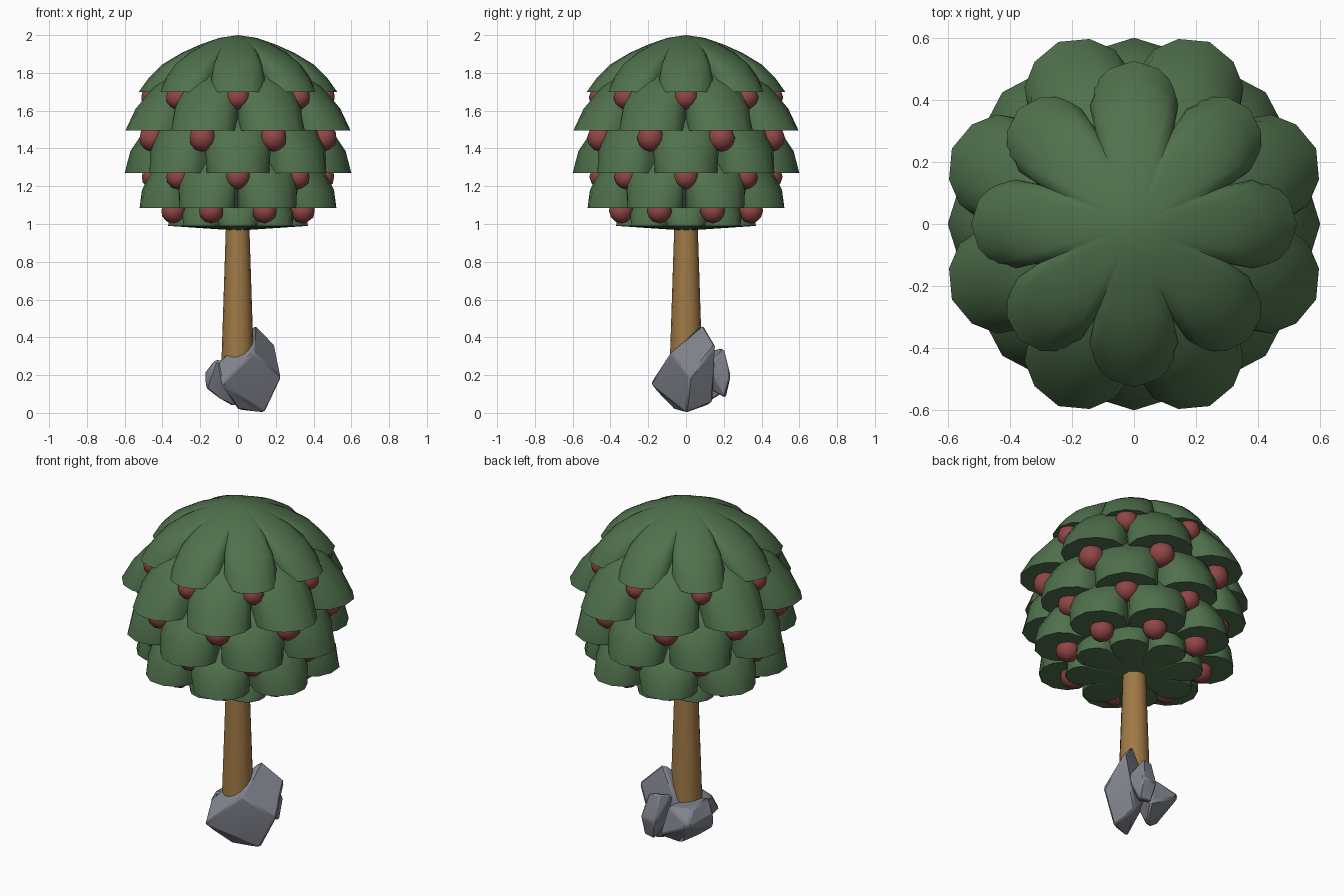
import bpy, bmesh
from math import sin, cos, pi, radians

if "Cube" in bpy.data.objects:
    bpy.data.objects.remove(bpy.data.objects["Cube"])


def material(name, rgb):
    m = bpy.data.materials.new(name)
    m.diffuse_color = (*rgb, 1)
    m.use_nodes = True
    m.node_tree.nodes["Principled BSDF"].inputs["Base Color"].default_value = m.diffuse_color
    return m


GREEN = material("leaf_green", (0.08, 0.165, 0.073))
RED = material("fruit_red", (0.28, 0.06, 0.06))
BROWN = material("bark_brown", (0.35, 0.19, 0.06))
GREY = material("stone_grey", (0.22, 0.23, 0.27))


def finish(name, bm, mat, angle=40):
    bmesh.ops.recalc_face_normals(bm, faces=bm.faces)
    me = bpy.data.meshes.new(name)
    bm.to_mesh(me)
    bm.free()
    ob = bpy.data.objects.new(name, me)
    bpy.context.collection.objects.link(ob)
    me.materials.append(mat)
    bpy.ops.object.select_all(action='DESELECT')
    ob.select_set(True)
    bpy.context.view_layer.objects.active = ob
    bpy.ops.object.shade_smooth_by_angle(angle=radians(angle))
    return ob


# Half outline of one of the eight lobes: (angle in degrees, radius factor)
HALF = [(0, 1.0), (9, 0.965), (16.1, 0.89), (20.4, 0.79), (22.5, 0.60)]
LOBE = [(-a, f) for a, f in HALF[:0:-1]] + HALF[:-1]
OUTLINE = [(radians(45 * k + a), f) for k in range(8) for a, f in LOBE]


def leaf_layer(name, apex, profile, turn, under):
    """Scalloped umbrella: round at the top, eight lobes at the rim."""
    bm = bmesh.new()
    top = bm.verts.new((0, 0, apex))
    rings = []
    for i, (r, z) in enumerate(profile):
        w = ((i + 1) / len(profile)) ** 2
        ring = []
        for a, f in OUTLINE:
            rr = r * (1 - w * (1 - f))
            ring.append(bm.verts.new((rr * cos(a + turn), rr * sin(a + turn), z)))
        rings.append(ring)
    bottom = bm.verts.new((0, 0, under))
    n = len(OUTLINE)
    for j in range(n):
        k = (j + 1) % n
        bm.faces.new((top, rings[0][j], rings[0][k]))
        for lo, hi in zip(rings, rings[1:]):
            bm.faces.new((lo[j], hi[j], hi[k], lo[k]))
        bm.faces.new((bottom, rings[-1][k], rings[-1][j]))
    return finish(name, bm, GREEN)


# Canopy layers, alternate ones turned by half a lobe
LAYERS = [
    (2.00, [(.1, 1.985), (.2, 1.95), (.3, 1.905), (.4, 1.845), (.475, 1.77), (.525, 1.70)], 1.70),
    (1.88, [(.2, 1.86), (.33, 1.81), (.46, 1.73), (.57, 1.61), (.635, 1.495)], 1.495),
    (1.66, [(.25, 1.63), (.4, 1.57), (.5, 1.49), (.57, 1.385), (.60, 1.27)], 1.27),
    (1.45, [(.25, 1.42), (.39, 1.36), (.48, 1.27), (.535, 1.18), (.555, 1.085)], 1.085),
    (1.20, [(.2, 1.18), (.3, 1.13), (.36, 1.06), (.37, 0.99)], 0.965),
]
for i, (apex, profile, under) in enumerate(LAYERS):
    leaf_layer(f"leaf_layer_{i + 1}", apex, profile, (i % 2) * pi / 8, under)

# Fruit hanging under each lobe of the upper four layers
for i, (r, z, size) in enumerate([(.45, 1.67, .065), (.49, 1.455, .072),
                                  (.445, 1.25, .067), (.37, 1.07, .067)]):
    bm = bmesh.new()
    for k in range(8):
        a = k * pi / 4 + (i % 2) * pi / 8
        new = bmesh.ops.create_icosphere(bm, subdivisions=2, radius=size)["verts"]
        bmesh.ops.translate(bm, verts=new, vec=(r * cos(a), r * sin(a), z))
    finish(f"fruit_row_{i + 1}", bm, RED)

# Trunk
bm = bmesh.new()
bmesh.ops.create_cone(bm, cap_ends=True, segments=16, radius1=.088, radius2=.06, depth=.85)
bmesh.ops.translate(bm, verts=bm.verts, vec=(-.002, 0, .625))
finish("trunk", bm, BROWN)


# Rocks gripping the trunk foot
def rock(name, points, width=.01):
    bm = bmesh.new()
    vs = [bm.verts.new(p) for p in points]
    res = bmesh.ops.convex_hull(bm, input=vs)
    loose = [v for v in bm.verts if not v.link_faces]
    bmesh.ops.delete(bm, geom=loose, context='VERTS')
    bmesh.ops.dissolve_limit(bm, angle_limit=radians(8), verts=bm.verts, edges=bm.edges)
    ob = finish(name, bm, GREY, 25)
    bev = ob.modifiers.new("soft_edges", 'BEVEL')
    bev.width = width
    bev.segments = 1
    bev.angle_limit = radians(25)


rock("main_rock", [
    (.09, .09, .47), (.195, .155, .36), (.23, .02, .19), (.14, .0, .0), (.08, -.08, .32),
    (-.09, -.19, .15), (.0, -.06, .015), (-.11, -.1, .26), (.11, .14, .05), (-.03, .1, .22)])
rock("left_rock", [
    (-.17, -.02, .13), (-.175, .0, .21), (-.12, -.04, .28), (-.15, .2, .2), (-.13, .13, .27),
    (.0, .16, .27), (.04, .19, .1), (-.02, .08, .03), (-.1, .02, .07), (.03, .0, .25)])
rock("back_rock", [
    (.04, .19, .34), (.1, .2, .34), (.0, .14, .33), (.13, .235, .2), (.04, .235, .19),
    (.13, .2, .085), (.06, .21, .08), (.15, .12, .25), (.05, .08, .15), (.02, .1, .3)], .008)
